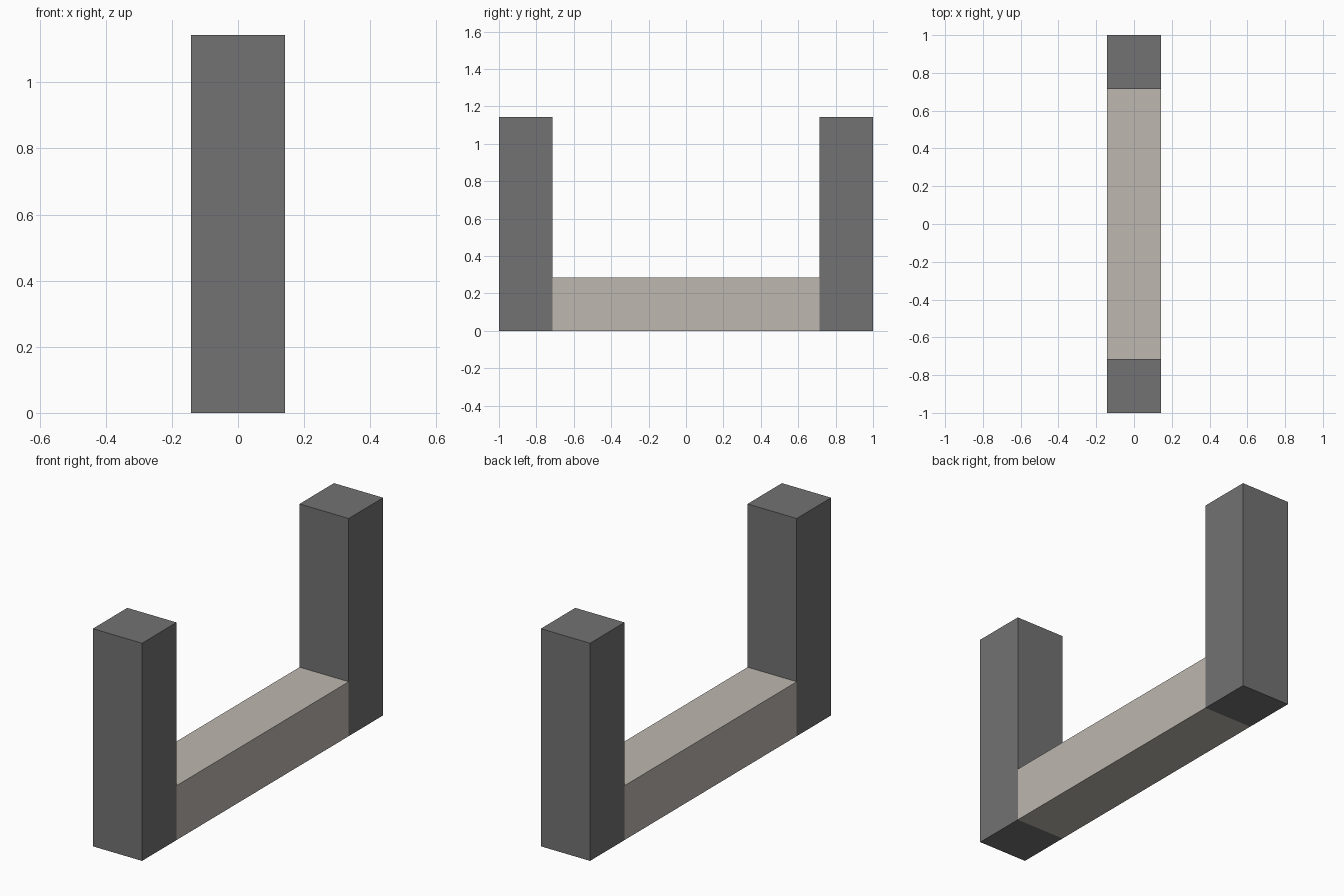
import bpy

cube = bpy.data.objects.get("Cube")
if cube:
    bpy.data.objects.remove(cube, do_unlink=True)

WIDTH = 2 / 7      # square section shared by beam and posts
HEIGHT = 8 / 7


def material(name, rgb):
    mat = bpy.data.materials.new(name)
    mat.use_nodes = True
    colour = (*rgb, 1)
    mat.diffuse_color = colour
    mat.node_tree.nodes["Principled BSDF"].inputs["Base Color"].default_value = colour
    return mat


def block(name, size, y, mat):
    """Box standing on the floor, centred on x."""
    bpy.ops.mesh.primitive_cube_add(size=1, location=(0, y, size[2] / 2))
    obj = bpy.context.object
    obj.name = name
    obj.scale = size
    bpy.ops.object.transform_apply(location=False, rotation=False, scale=True)
    obj.data.materials.append(mat)


dark_grey = material("dark grey", (0.17, 0.17, 0.17))
warm_beige = material("warm beige", (0.51, 0.475, 0.43))

# Upright posts at both ends
for name, side in (("front_post", -1), ("back_post", 1)):
    block(name, (WIDTH, WIDTH, HEIGHT), side * (1 - WIDTH / 2), dark_grey)

# Floor beam joining the posts
block("floor_beam", (WIDTH, 2 - 2 * WIDTH, WIDTH), 0, warm_beige)
